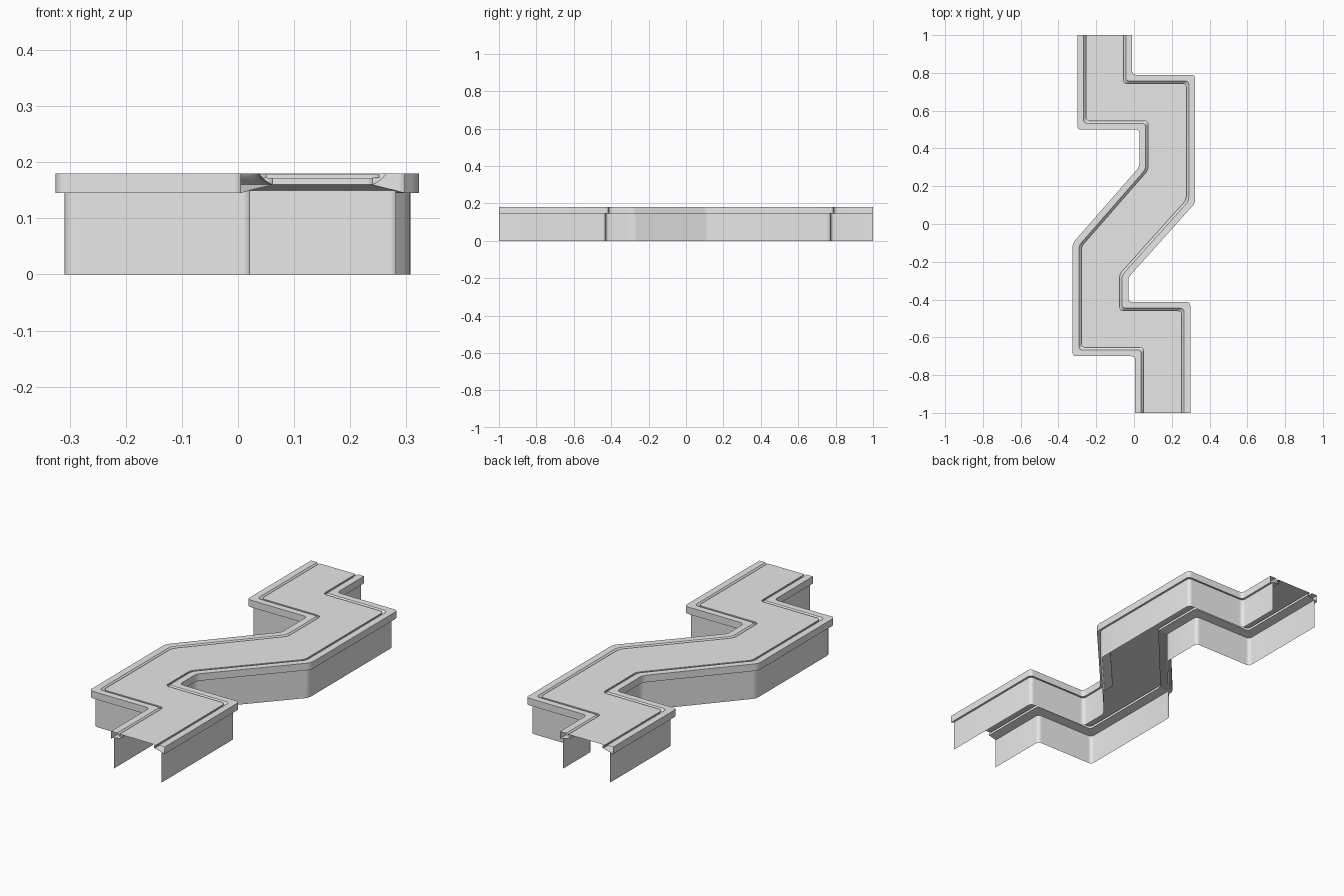
import bpy, bmesh
from mathutils import Vector

if "Cube" in bpy.data.objects:
    bpy.data.objects.remove(bpy.data.objects["Cube"])

# Outer rim edges, both listed from back (y = 1) to front (y = -1)
LEFT = [(-.30, 1), (-.30, .50), (.028, .50), (.028, .302), (-.325, -.102),
        (-.325, -.70), (.005, -.70), (.005, -1)]
RIGHT = [(-.01, 1), (-.01, .79), (.323, .79), (.323, .11), (-.03, -.283),
         (-.03, -.413), (.298, -.413), (.298, -1)]

grey = bpy.data.materials.new("light grey")
grey.diffuse_color = (.8, .8, .8, 1)
grey.use_nodes = True
grey.node_tree.nodes["Principled BSDF"].inputs["Base Color"].default_value = grey.diffuse_color


def inset_path(points, side, d, radius=.02, steps=4):
    """Mitred inset of an edge line with small rounded corners."""
    pts = [Vector(p) for p in points]
    dirs = [(b - a).normalized() for a, b in zip(pts, pts[1:])]
    norms = [Vector((-t.y, t.x)) * side for t in dirs]
    moved = [pts[0] + norms[0] * d]
    for i in range(1, len(pts) - 1):
        a, b = norms[i - 1], norms[i]
        moved.append(pts[i] + (a + b) * d / (1 + a.dot(b)))
    moved.append(pts[-1] + norms[-1] * d)
    out = [moved[0]]
    for i in range(1, len(pts) - 1):
        p = moved[i]
        a, b = p - dirs[i - 1] * radius, p + dirs[i] * radius
        for k in range(steps + 1):
            t = k / steps
            out.append(a * (1 - t) ** 2 + p * 2 * t * (1 - t) + b * t * t)
    out.append(moved[-1])
    return out


def finish(bm, name):
    me = bpy.data.meshes.new(name)
    bm.to_mesh(me)
    bm.free()
    ob = bpy.data.objects.new(name, me)
    bpy.context.collection.objects.link(ob)
    me.materials.append(grey)
    bpy.ops.object.select_all(action='DESELECT')
    ob.select_set(True)
    bpy.context.view_layer.objects.active = ob
    bpy.ops.object.shade_smooth_by_angle(angle=.6)


def sweep(bm, points, side, profile):
    """Sweep (inset, z) profile along an edge; returns the vertex rows."""
    rows = [[bm.verts.new((p.x, p.y, z)) for p in inset_path(points, side, d)]
            for d, z in profile]
    for lo, hi in zip(rows, rows[1:]):
        for i in range(len(lo) - 1):
            q = [lo[i], lo[i + 1], hi[i + 1], hi[i]]
            bm.faces.new(q if side > 0 else q[::-1])
    return rows


WALL = [(.016, 0), (.016, .15)]
RIM = [(.016, .15), (0, .145), (0, .18), (.033, .18), (.036, .176),
       (.045, .167), (.057, .16), (.016, .15)]
SKIRT = [(.057, .16), (.057, .172), (.046, .172), (.046, .178)]

# Side walls and overhanging rims with a grooved inner edge
for label, pts, side in (("left", LEFT, 1), ("right", RIGHT, -1)):
    for part, profile in (("wall", WALL), ("rim", RIM)):
        bm = bmesh.new()
        sweep(bm, pts, side, profile)
        finish(bm, label + "_" + part)

# Flat channel surface between the grooves, with stepped edges
bm = bmesh.new()
l = sweep(bm, LEFT, 1, SKIRT)[-1]
r = sweep(bm, RIGHT, -1, SKIRT)[-1]
top = bm.faces.new(l + r[::-1])
top.normal_update()
if top.normal.z < 0:
    top.normal_flip()
bmesh.ops.triangulate(bm, faces=[top])
finish(bm, "channel_surface")
